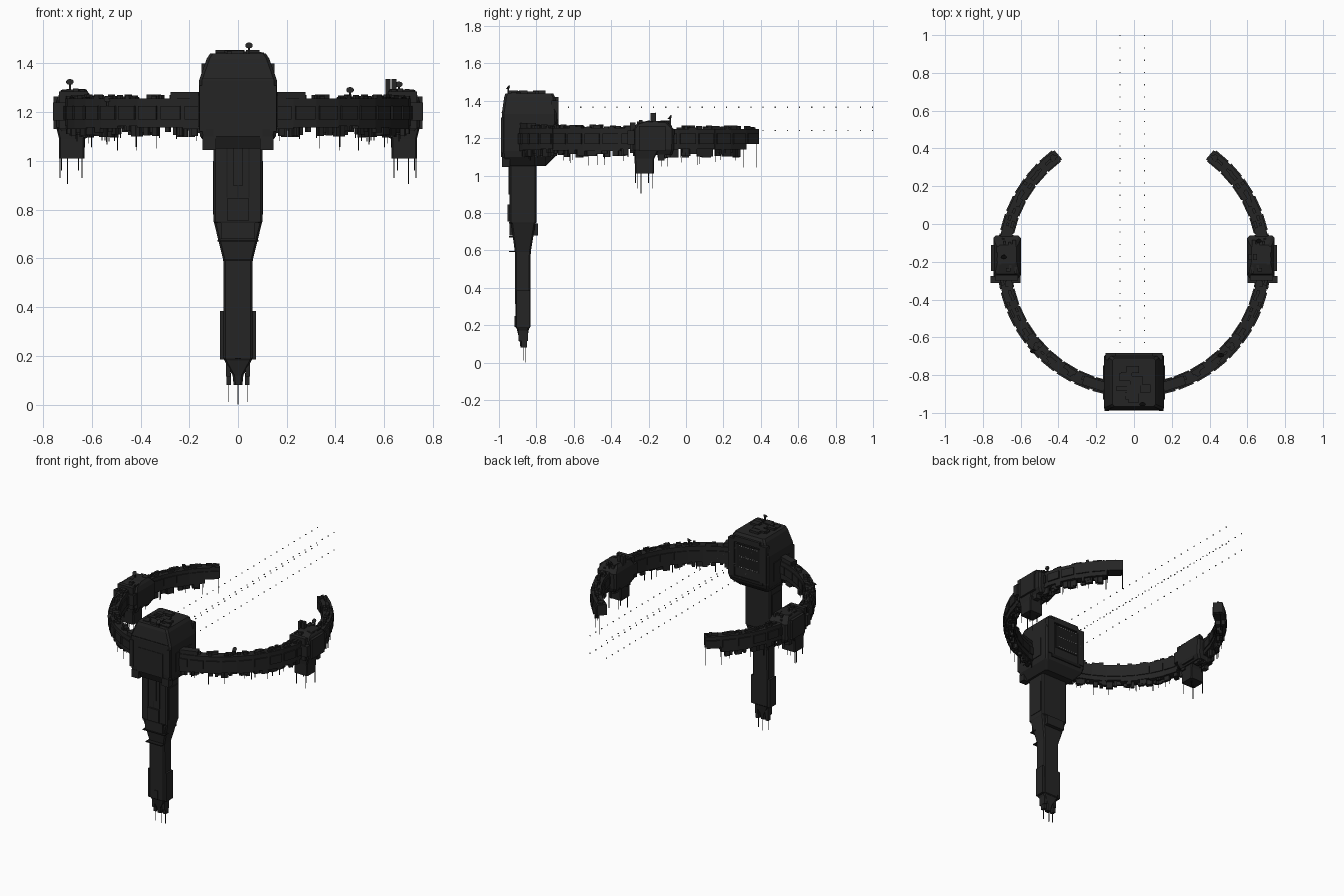
import bpy, bmesh, random
from math import radians
from mathutils import Matrix, Vector

random.seed(7)
if "Cube" in bpy.data.objects:
    bpy.data.objects.remove(bpy.data.objects["Cube"])


def material(name, value):
    m = bpy.data.materials.new(name)
    m.use_nodes = True
    color = (value, value, value, 1)
    m.diffuse_color = color
    m.node_tree.nodes["Principled BSDF"].inputs["Base Color"].default_value = color
    return m


HULL = material("charcoal hull", 0.018)
TRIM = material("black trim", 0.011)
LIGHT = material("guide light grey", 0.35)


def finish(bm, name, mat, mirror=False):
    """Turn a bmesh into an object, optionally adding its twin across x."""
    bmesh.ops.recalc_face_normals(bm, faces=bm.faces)
    for side in ([1, -1] if mirror else [1]):
        me = bpy.data.meshes.new(name)
        if side < 0:
            bmesh.ops.scale(bm, vec=(-1, 1, 1), verts=bm.verts)
            bmesh.ops.reverse_faces(bm, faces=bm.faces)
        bm.to_mesh(me)
        me.materials.append(mat)
        prefix = ("left_" if side > 0 else "right_") if mirror else ""
        bpy.context.collection.objects.link(bpy.data.objects.new(prefix + name, me))
    bm.free()


def box(bm, x, y, z, frame=Matrix()):
    """Box from (min, max) ranges, placed in a frame."""
    size = Vector((x[1] - x[0], y[1] - y[0], z[1] - z[0]))
    mid = Vector((sum(x), sum(y), sum(z))) / 2
    bmesh.ops.create_cube(bm, size=1, matrix=frame @ Matrix.Translation(mid) @ Matrix.Diagonal(size).to_4x4())


def loft(bm, sections, cut=0.012, x=0):
    """Stack corner-cut rectangles given as (z, half width, front, back)."""
    rings = []
    for z, w, f, b in sections:
        pts = [(-w + cut, f), (w - cut, f), (w, f + cut), (w, b - cut),
               (w - cut, b), (-w + cut, b), (-w, b - cut), (-w, f + cut)]
        rings.append([bm.verts.new((x + px, py, z)) for px, py in pts])
    for lo, hi in zip(rings, rings[1:]):
        for i in range(8):
            bm.faces.new((lo[i], lo[i - 7], hi[i - 7], hi[i]))
    bm.faces.new(rings[0][::-1])
    bm.faces.new(rings[-1])


def antenna(bm, x, y, top, bottom, r=0.002):
    box(bm, (x - r, x + r), (y - r, y + r), (bottom, top))


# Command block on top of the spine
bm = bmesh.new()
loft(bm, [(1.05, .115, -.96, -.75), (1.10, .155, -.982, -.70), (1.13, .16, -.985, -.69),
          (1.33, .16, -.985, -.69), (1.42, .128, -.972, -.70), (1.44, .115, -.965, -.71)])
finish(bm, "command_block", HULL)

# Plating, roof details and lower skirt of the command block
bm = bmesh.new()
for s in (-1, 1):
    box(bm, sorted((s * .132, s * .157)), (-.99, -.97), (1.12, 1.31))
    box(bm, sorted((s * .09, s * .145)), (-.985, -.94), (1.045, 1.10))
    box(bm, sorted((s * .15, s * .165)), (-.93, -.75), (1.14, 1.27))
    box(bm, sorted((s * .10, s * .15)), (-.72, -.683), (1.14, 1.40))
box(bm, (-.10, .10), (-.988, -.975), (1.10, 1.27))
box(bm, (-.10, .10), (-.72, -.683), (1.38, 1.42))
for i in range(14):
    cx, cy = random.uniform(-.08, .08), random.uniform(-.93, -.74)
    w, d = random.uniform(.01, .035), random.uniform(.01, .03)
    box(bm, (cx - w, cx + w), (cy - d, cy + d), (1.43, random.uniform(1.443, 1.462)))
finish(bm, "command_block_plating", HULL)

# Seams and docking bay recess panel
bm = bmesh.new()
box(bm, (-.145, .145), (-.987, -.98), (1.335, 1.34))
box(bm, (-.12, .12), (-.691, -.684), (1.12, 1.14))
box(bm, (-.095, .085), (-.692, -.686), (1.20, 1.37))
finish(bm, "docking_bay", TRIM)

# Spine: wide column, taper, slim column
bm = bmesh.new()
loft(bm, [(.08, .018, -.885, -.855), (.12, .022, -.89, -.85), (.18, .055, -.905, -.84),
          (.19, .06, -.912, -.832), (.59, .06, -.915, -.83), (.745, .098, -.935, -.805),
          (.75, .10, -.943, -.80), (1.07, .10, -.943, -.80)], cut=.008)
finish(bm, "spine", HULL)

# Spine armour, ribs and foot prongs
bm = bmesh.new()
box(bm, (-.073, .073), (-.905, -.835), (.185, .385))
box(bm, (-.045, .045), (-.955, -.93), (.755, .845))
box(bm, (-.02, .02), (-.95, -.94), (.90, 1.06))
box(bm, (-.07, .07), (-.945, -.79), (.68, .745))
box(bm, (-.012, .012), (-.918, -.90), (.19, .25))
for s in (-1, 1):
    box(bm, sorted((s * .03, s * .05)), (-.895, -.845), (.115, .2))
    box(bm, sorted((s * .028, s * .048)), (-.88, -.85), (.08, .13))
    box(bm, sorted((s * .088, s * .103)), (-.92, -.82), (.78, 1.0))
    antenna(bm, s * .038, -.868, .09, .01)
antenna(bm, 0, -.86, .09, .0)
finish(bm, "spine_armour", HULL)

# Spine panel seams
bm = bmesh.new()
for z in (.59, .67, .745):
    w = .062 if z < .6 else .085
    box(bm, (-w, w), (-.947, -.90), (z, z + .006))
for x in (-.045, 0, .045):
    box(bm, (x - .002, x + .002), (-.945, -.94), (.85, 1.05))
finish(bm, "spine_seams", TRIM)

# Curved arms: chained blocks following an open ring
RADIUS, CENTER_Y = .686, -.192


def ring_frame(angle):
    return (Matrix.Translation((0, CENTER_Y, 0)) @ Matrix.Rotation(radians(angle), 4, 'Z')
            @ Matrix.Translation((0, -RADIUS, 0)))


arm = bmesh.new()
greeble = bmesh.new()
whips = bmesh.new()
START, STOP, COUNT = 10, 144, 16
step = (STOP - START) / COUNT
for i in range(COUNT):
    a = START + (i + .5) * step
    f = ring_frame(a)
    half = RADIUS * radians(step) / 2 + .004
    tip = i == COUNT - 1
    bottom = 1.175 if tip else random.uniform(1.13, 1.145)
    top = 1.25 if a > 95 else 1.255
    box(arm, (-half, half), (-.031, .031), (bottom, top), f)
    box(arm, (-half * .8, half * .8), (-.039, .037), (1.17, 1.225), f)
    # Roof and keel equipment on each block
    for j in range(5):
        u, v = random.uniform(-half, half) * .7, random.uniform(-.02, .02)
        w, d = random.uniform(.008, .024), random.uniform(.006, .012)
        box(greeble, (u - w, u + w), (v - d, v + d), (top - .01, top + random.uniform(.004, .018)), f)
        if not tip:
            u = random.uniform(-half, half) * .7
            box(greeble, (u - w, u + w), (v - d, v + d), (random.uniform(1.095, 1.125), bottom + .01), f)
    for j in range(2):
        u, v = random.uniform(-half, half), random.uniform(-.025, .025)
        p = f @ Vector((u, v, 0))
        antenna(whips, p.x, p.y, bottom, random.uniform(1.04, 1.10), .0015)
# Raised housing beside the command block
box(greeble, (-.06, .06), (-.025, .025), (1.24, 1.282), ring_frame(18))
finish(arm, "arm_blocks", HULL, True)
finish(greeble, "arm_equipment", HULL, True)

# Side stations halfway along each arm
bm = bmesh.new()
X = .672
loft(bm, [(1.11, .055, -.275, -.075), (1.14, .073, -.285, -.065), (1.245, .073, -.285, -.062),
          (1.275, .062, -.265, -.09), (1.292, .05, -.21, -.11)], x=X)
loft(bm, [(1.01, .052, -.272, -.172), (1.09, .052, -.275, -.17), (1.13, .062, -.28, -.15)], x=X + .01, cut=.006)
box(bm, (.60, .76), (-.312, -.275), (1.165, 1.24))
box(bm, (.615, .735), (-.30, -.27), (1.13, 1.285))
box(bm, (.735, .757), (-.25, -.11), (1.13, 1.265))
box(bm, (.60, .62), (-.23, -.12), (1.12, 1.23))
for i in range(12):
    cx, cy = X + random.uniform(-.05, .05), random.uniform(-.25, -.09)
    w, d = random.uniform(.006, .018), random.uniform(.006, .018)
    box(bm, (cx - w, cx + w), (cy - d, cy + d), (1.25, random.uniform(1.285, 1.298)))
    box(bm, (cx - w, cx + w), (cy - d, cy + d), (random.uniform(1.075, 1.1), 1.13))
finish(bm, "side_station", HULL, True)
for x, y, low in ((.64, -.26, .93), (.655, -.2, .96), (.70, -.24, .905), (.73, -.18, .93), (.725, -.27, .96)):
    antenna(whips, x, y, 1.02, low)
finish(whips, "whip_antennas", TRIM, True)

# Sensor dishes on short masts
bm = bmesh.new()
for x, y, z, base in ((.045, -.95, 1.47, 1.43), (.46, -.69, 1.287, 1.24), (-.69, -.17, 1.32, 1.28),
                      (-.535, -.67, 1.25, 1.2), (.66, -.085, 1.31, 1.26)):
    antenna(bm, x, y, z, base, .004)
    tilt = Matrix.Translation((x, y, z)) @ Matrix.Rotation(radians(50), 4, 'X')
    bmesh.ops.create_cone(bm, cap_ends=True, segments=10, radius1=.006, radius2=.016, depth=.012, matrix=tilt)
for x in (.615, .64):
    box(bm, (x - .01, x + .01), (-.19, -.16), (1.27, 1.335))
finish(bm, "sensor_dishes", HULL)

# Approach corridor: four rows of floating guide lights
bm = bmesh.new()
r = .003
for x in (-.075, .055):
    for z in (1.24, 1.365):
        for i in range(27):
            y = .997 - i * .065
            box(bm, (x - r, x + r), (y - r, y + r), (z - r, z + r))
# Lamps around the docking bay
for i in range(9):
    x = -.08 + i * .0175
    for z in (1.21, 1.285, 1.36):
        box(bm, (x - r, x + r), (-.688, -.682), (z - r, z + r))
finish(bm, "guide_lights", LIGHT)
